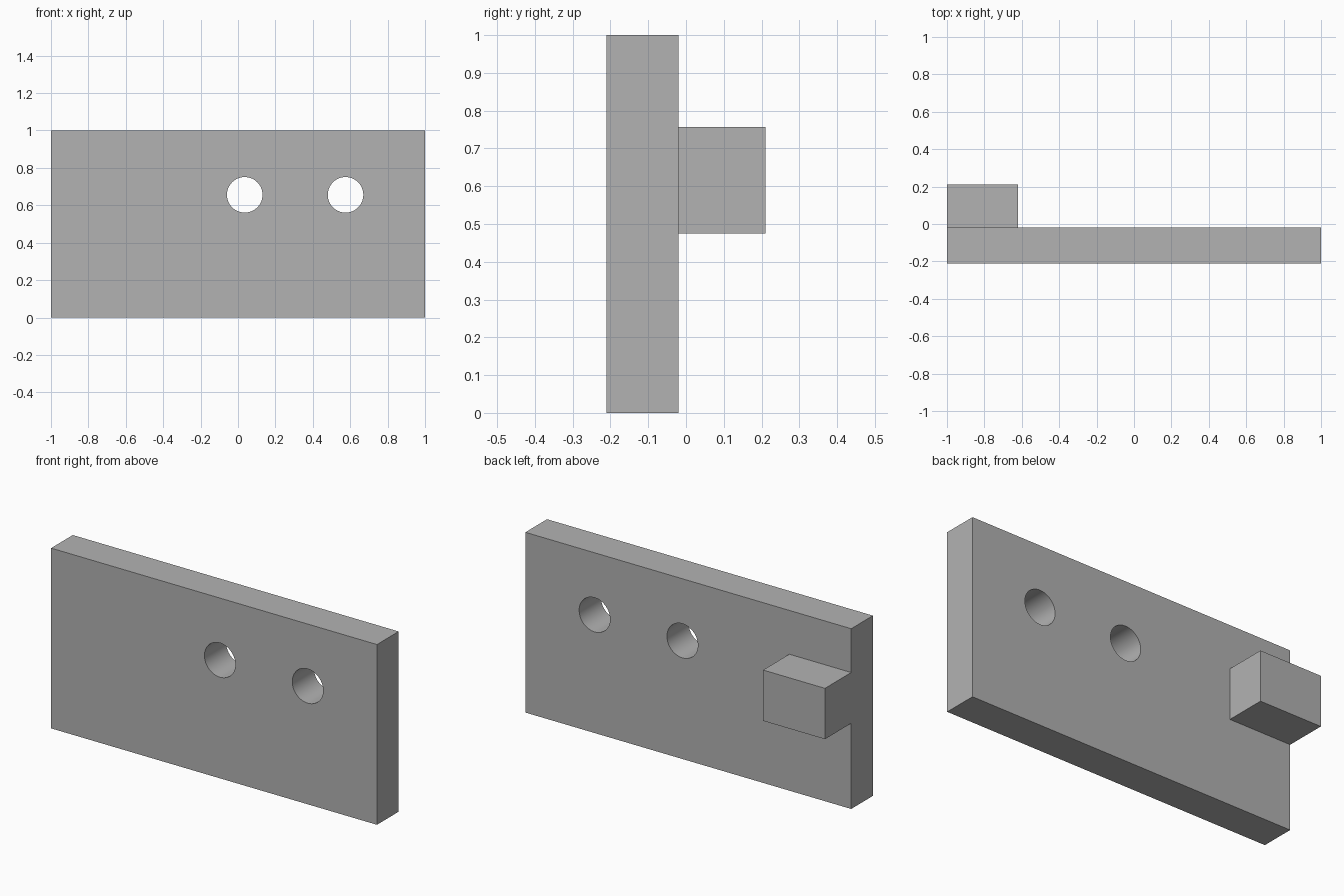
import bpy
import math

default_cube = bpy.data.objects.get("Cube")
if default_cube:
    bpy.data.objects.remove(default_cube, do_unlink=True)

grey = bpy.data.materials.new("plain_grey")
grey.use_nodes = True
colour = (0.448, 0.448, 0.448, 1)
grey.diffuse_color = colour
grey.node_tree.nodes["Principled BSDF"].inputs["Base Color"].default_value = colour


def box(name, low, high):
    """Axis-aligned box between two corners."""
    centre = [(a + b) / 2 for a, b in zip(low, high)]
    bpy.ops.mesh.primitive_cube_add(size=1, location=centre)
    part = bpy.context.object
    part.name = name
    part.scale = [b - a for a, b in zip(low, high)]
    bpy.ops.object.transform_apply(location=False, rotation=False, scale=True)
    part.data.materials.append(grey)
    return part


def drill(part, x, z, radius):
    """Cut a round hole through the part from front to back."""
    bpy.ops.mesh.primitive_cylinder_add(
        vertices=64, radius=radius, depth=1,
        location=(x, part.location.y, z), rotation=(math.pi / 2, 0, 0))
    cutter = bpy.context.object
    cutter.name = "hole_cutter"
    cutter.hide_render = True
    cutter.data.materials.append(grey)
    cut = part.modifiers.new("hole", 'BOOLEAN')
    cut.operation = 'DIFFERENCE'
    cut.solver = 'EXACT'
    cut.object = cutter
    bpy.context.view_layer.objects.active = part
    bpy.ops.object.modifier_apply(modifier=cut.name)
    bpy.data.objects.remove(cutter, do_unlink=True)


# Upright plate with two round holes
plate = box("plate", (-1, -0.21, 0), (1, -0.02, 1))
for hole_x in (0.036, 0.575):
    drill(plate, hole_x, 0.656, 0.095)

# Block on the back, flush with the plate's end
box("back_block", (-1, -0.02, 0.475), (-0.62, 0.21, 0.757))

# Smooth hole walls, sharp outer edges
bpy.ops.object.select_all(action='DESELECT')
plate.select_set(True)
bpy.context.view_layer.objects.active = plate
bpy.ops.object.shade_smooth_by_angle(angle=math.radians(30))
